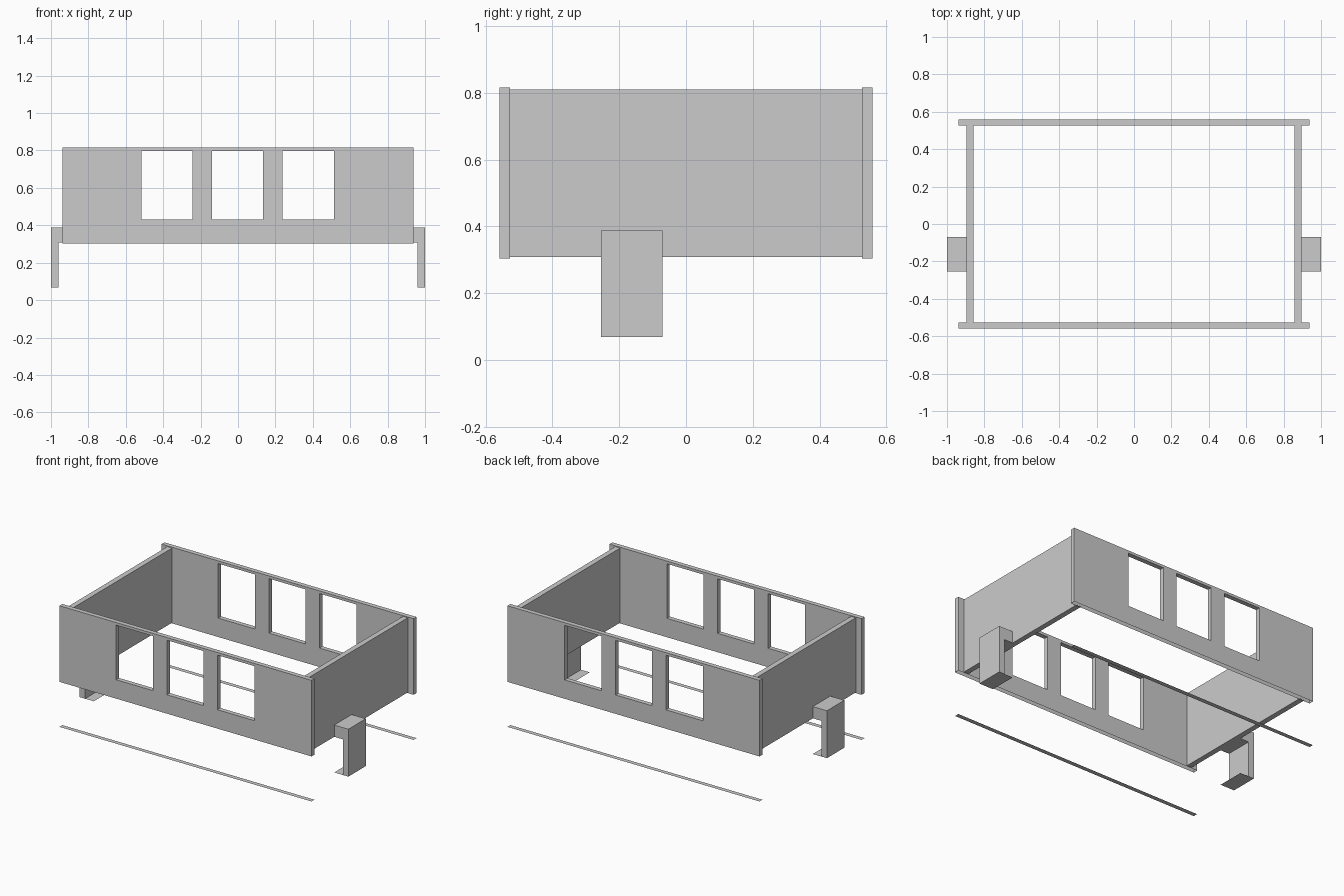
import bpy, bmesh
from mathutils import Vector

if "Cube" in bpy.data.objects:
    bpy.data.objects.remove(bpy.data.objects["Cube"])


def finish(name, bm):
    bmesh.ops.recalc_face_normals(bm, faces=bm.faces)
    me = bpy.data.meshes.new(name)
    bm.to_mesh(me)
    bm.free()
    ob = bpy.data.objects.new(name, me)
    bpy.context.collection.objects.link(ob)
    return ob


def extrude(bm, vec):
    r = bmesh.ops.extrude_face_region(bm, geom=bm.faces[:], use_keep_orig=True)
    verts = [g for g in r["geom"] if isinstance(g, bmesh.types.BMVert)]
    bmesh.ops.translate(bm, vec=Vector(vec), verts=verts)


def plate(name, x0, x1, y0, y1, z):
    bm = bmesh.new()
    bm.faces.new([bm.verts.new((x, y, z)) for x, y in
                  ((x0, y0), (x1, y0), (x1, y1), (x0, y1))])
    return finish(name, bm)


# Long walls with three window openings, open along the underside
XS = (-0.938, -0.517, -0.242, -0.138, 0.133, 0.237, 0.512, 0.938)
ZS = (0.303, 0.43, 0.797, 0.815)


def long_wall(name, y, thick):
    bm = bmesh.new()
    grid = [[bm.verts.new((x, y, z)) for z in ZS] for x in XS]
    for i in range(len(XS) - 1):
        for j in range(len(ZS) - 1):
            if i % 2 == 1 and j == 1:
                continue
            bm.faces.new((grid[i][j], grid[i + 1][j],
                          grid[i + 1][j + 1], grid[i][j + 1]))
    extrude(bm, (0, thick, 0))
    bmesh.ops.recalc_face_normals(bm, faces=bm.faces)
    under = [f for f in bm.faces if all(v.co.z < ZS[0] + 1e-4 for v in f.verts)]
    bmesh.ops.delete(bm, geom=under, context='FACES_ONLY')
    return finish(name, bm)


# Side walls between the long walls
def side_wall(name, s):
    bm = bmesh.new()
    bmesh.ops.create_cube(bm, size=1)
    for v in bm.verts:
        v.co = (s * (0.877 + v.co.x * 0.036), v.co.y * 1.056, 0.559 + v.co.z * 0.502)
    return finish(name, bm)


# L-shaped side bracket, extruded from its profile
def bracket(name, s):
    prof = ((0.895, 0.387), (1.0, 0.387), (1.0, 0.068),
            (0.96, 0.068), (0.96, 0.308), (0.895, 0.308))
    bm = bmesh.new()
    bm.faces.new([bm.verts.new((s * x, -0.255, z)) for x, z in prof])
    extrude(bm, (0, 0.185, 0))
    return finish(name, bm)


for label, y in (("front", -0.558), ("back", 0.527)):
    long_wall(label + "_window_wall", y, 0.031)
    plate(label + "_ground_strip", -0.938, 0.938, y, y + 0.031, 0)

for label, s in (("left", -1), ("right", 1)):
    side_wall(label + "_side_wall", s)
    bracket(label + "_bracket", s)
    plate(label + "_bracket_foot", s * 0.895, s * 0.96, -0.255, -0.07, 0.068)
